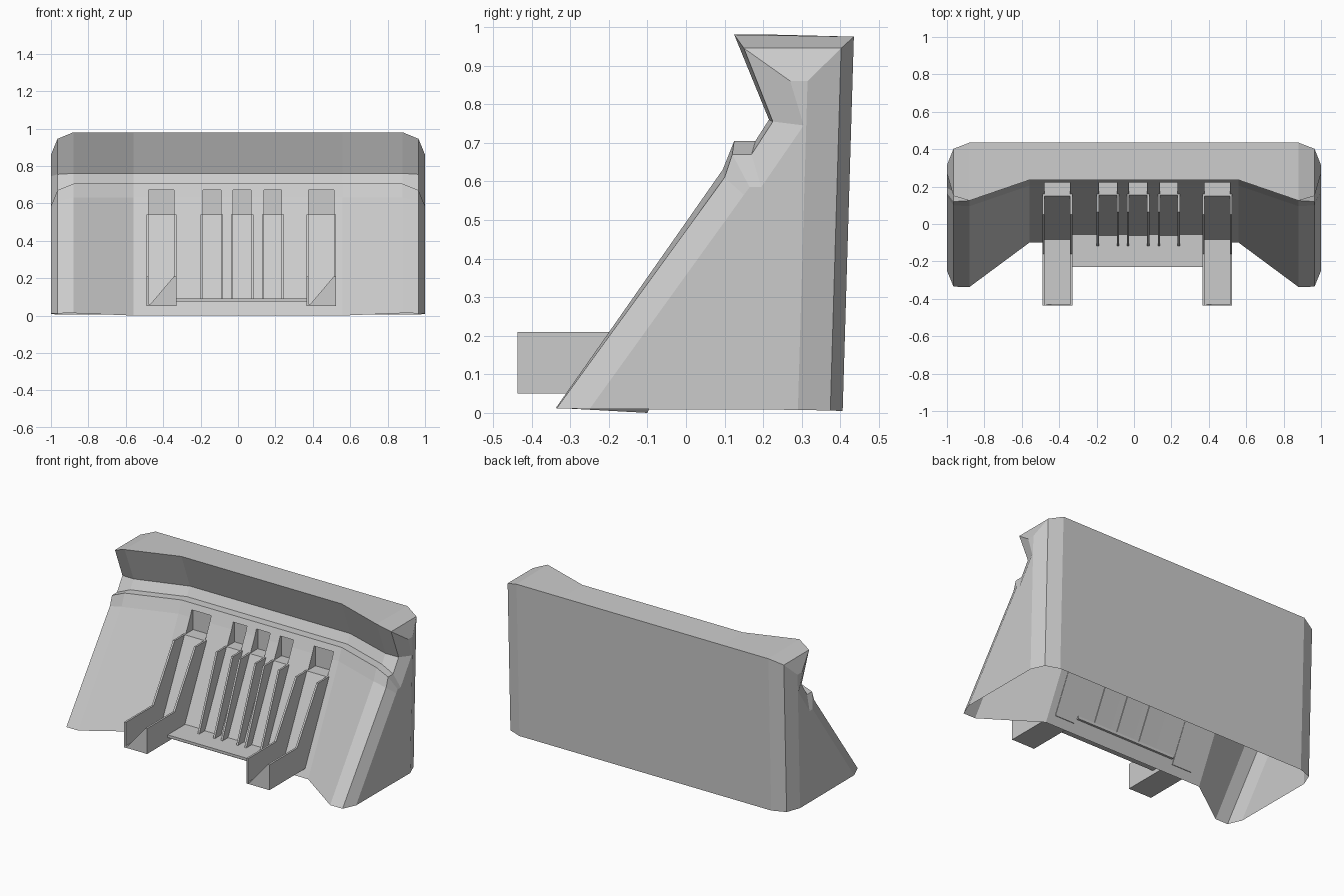
import bpy, bmesh

if "Cube" in bpy.data.objects:
    bpy.data.objects.remove(bpy.data.objects["Cube"])

def obj_from_bm(name, bm):
    bmesh.ops.recalc_face_normals(bm, faces=bm.faces[:])
    me = bpy.data.meshes.new(name)
    bm.to_mesh(me)
    bm.free()
    ob = bpy.data.objects.new(name, me)
    bpy.context.collection.objects.link(ob)
    return ob

def loft(bm, rings):
    """Skin a list of equal-length rings and cap both ends."""
    vs = [[bm.verts.new(p) for p in r] for r in rings]
    n = len(vs[0])
    for a, b in zip(vs, vs[1:]):
        for i in range(n):
            bm.faces.new((a[i], a[(i + 1) % n], b[(i + 1) % n], b[i]))
    bm.faces.new(vs[0])
    bm.faces.new(vs[-1])

def prism(bm, profile, x0, x1):
    """Extrude a (y, z) profile along x."""
    loft(bm, [[(x, y, z) for y, z in profile] for x in (x0, x1)])

# Housing: half the cross-sections, mirrored across x
sections = [
    (1.0, [(-.25, .01), (.15, .565), (.165, .585), (.195, .585), (.305, .745), (.27, .86), (.315, .86), (.29, .008)]),
    (.965, [(-.335, .012), (.10, .61), (.12, .67), (.17, .67), (.225, .755), (.15, .945), (.402, .945), (.374, .006)]),
    (.88, [(-.337, .013), (.095, .63), (.125, .705), (.18, .705), (.215, .76), (.125, .98), (.435, .975), (.406, .005)]),
    (.56, [(-.10, .0), (.205, .63), (.235, .705), (.29, .705), (.32, .76), (.235, .98), (.435, .975), (.406, .005)]),
]
rings = [[(-x, y, z) for y, z in p] for x, p in sections]
rings += [[(x, y, z) for y, z in p] for x, p in reversed(sections)]
bm = bmesh.new()
loft(bm, rings)
housing = obj_from_bm("housing", bm)

wide = [(-.49, -.33), (.365, .525)]
narrow = [(-.20, -.08), (-.038, .082), (.128, .245)]

# Pockets at the head of each chute
bm = bmesh.new()
for x0, x1 in wide + narrow:
    prism(bm, [(.10, .54), (.235, .54), (.235, .67), (.10, .67)], x0 + .012, x1 - .012)
cutter = obj_from_bm("pocket_cutter", bm)
cutter.hide_render = True
mod = housing.modifiers.new("pockets", 'BOOLEAN')
mod.operation = 'DIFFERENCE'
mod.solver = 'EXACT'
mod.object = cutter
bpy.context.view_layer.objects.active = housing
bpy.ops.object.modifier_apply(modifier=mod.name)
bpy.data.objects.remove(cutter)

# Open underside
bm = bmesh.new()
bm.from_mesh(housing.data)
under = [f for f in bm.faces if all(v.co.z < .03 for v in f.verts)]
bmesh.ops.delete(bm, geom=under, context='FACES')
bm.to_mesh(housing.data)
bm.free()

T = .012

def chute(name, x0, x1, floor, side, lip=False):
    bm = bmesh.new()
    prism(bm, floor, x0 + T, x1 - T)
    for a in (x0, x1 - T):
        prism(bm, side, a, a + T)
    if lip:  # triangular web across the open end
        tri = [(x0 + T, .05), (x1 - T, .05), (x1 - T, .21)]
        loft(bm, [[(x, y, z) for x, z in tri] for y in (-.436, -.43)])
    return obj_from_bm(name, bm)

# Long chutes with projecting troughs
wide_floor = [(.15, .54), (-.083, .062), (-.436, .062), (-.436, .05), (-.072, .05), (.163, .54)]
wide_side = [(.16, .54), (.05, .54), (-.16, .21), (-.437, .21), (-.437, .05), (-.08, .05)]
for i, (a, b) in enumerate(wide):
    chute(f"long_chute_{i + 1}", a, b, wide_floor, wide_side, True)

# Short middle chutes
narrow_floor = [(.155, .54), (-.066, .085), (-.054, .085), (.168, .54)]
narrow_side = [(.168, .54), (.065, .54), (-.12, .085), (-.054, .085)]
for i, (a, b) in enumerate(narrow):
    chute(f"short_chute_{i + 1}", a, b, narrow_floor, narrow_side)

# Shelf between the long chutes
bm = bmesh.new()
prism(bm, [(-.23, .075), (-.05, .075), (-.05, .092), (-.23, .092)], -.33, .365)
obj_from_bm("shelf", bm)
